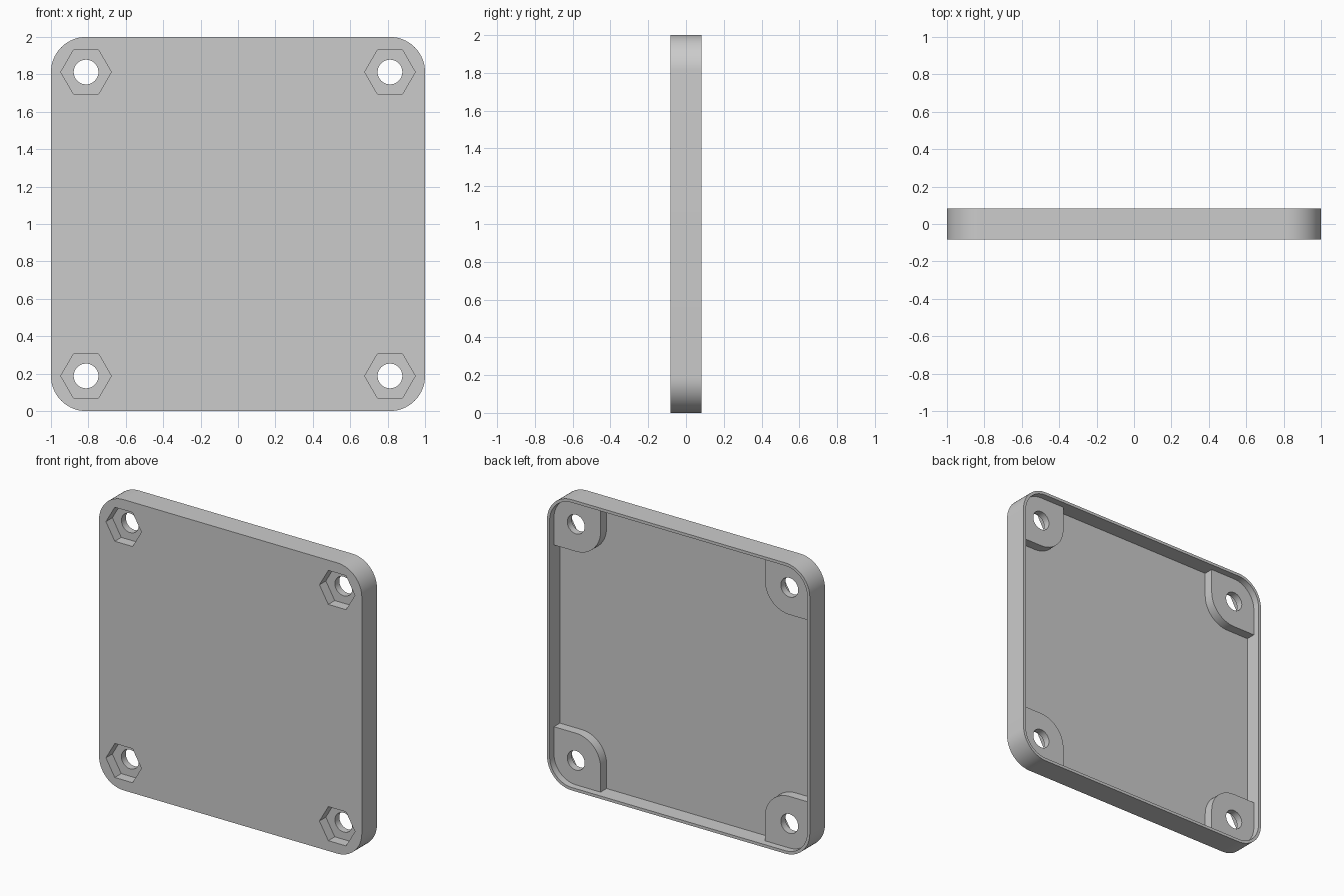
import bpy, bmesh
from math import cos, sin, pi, radians

if "Cube" in bpy.data.objects:
    bpy.data.objects.remove(bpy.data.objects["Cube"])

HALF_T = 0.0825      # half the tray thickness
HOLE = 0.8125        # screw offset from the centre
FLOOR = -HALF_T + 0.053
POST_TOP = HALF_T - 0.047
WALL = 0.02

grey = bpy.data.materials.new("light grey")
grey.use_nodes = True
grey.diffuse_color = (0.6, 0.6, 0.6, 1)
grey.node_tree.nodes["Principled BSDF"].inputs["Base Color"].default_value = (0.6, 0.6, 0.6, 1)


def arc(cx, cz, r, start, end, steps):
    angles = [radians(start + (end - start) * i / steps) for i in range(steps + 1)]
    return [(cx + r * cos(a), cz + r * sin(a)) for a in angles]


def rounded_square(half, r):
    c = half - r
    centres = [(c, c), (-c, c), (-c, -c), (c, -c)]
    return [p for i, (x, z) in enumerate(centres) for p in arc(x, z, r, 90 * i, 90 * i + 90, 16)]


def prism(name, outlines, y0, y1):
    """Extrude x/z outlines from y0 to y1."""
    bm = bmesh.new()
    for outline in outlines:
        face = bm.faces.new([bm.verts.new((x, y0, z + 1)) for x, z in outline])
        new = bmesh.ops.extrude_face_region(bm, geom=[face], use_keep_orig=True)["geom"]
        bmesh.ops.translate(bm, vec=(0, y1 - y0, 0),
                            verts=[v for v in new if isinstance(v, bmesh.types.BMVert)])
    bmesh.ops.recalc_face_normals(bm, faces=bm.faces)
    mesh = bpy.data.meshes.new(name)
    bm.to_mesh(mesh)
    bm.free()
    mesh.materials.append(grey)
    obj = bpy.data.objects.new(name, mesh)
    bpy.context.collection.objects.link(obj)
    return obj


def combine(target, tool, operation):
    mod = target.modifiers.new(tool.name, "BOOLEAN")
    mod.object, mod.operation, mod.solver = tool, operation, "EXACT"
    bpy.context.view_layer.objects.active = target
    bpy.ops.object.modifier_apply(modifier=mod.name)
    bpy.data.objects.remove(tool)


def at_corners(outline):
    """Mirror an upper corner outline to all four corners."""
    return [[(sx * x, sz * z) for x, z in outline] for sx in (1, -1) for sz in (1, -1)]


# Open-backed tray
cover = prism("cover_tray", [rounded_square(1, 0.1875)], -HALF_T, HALF_T)
cavity = prism("cavity", [rounded_square(1 - WALL, 0.1875 - WALL)], FLOOR, 0.2)
combine(cover, cavity, "DIFFERENCE")

# Corner posts: outer side follows the wall, inner corner is rounded
out, inn = 0.1875 - WALL / 2, 0.1875
post = (arc(HOLE, HOLE, out, 0, 90, 16) + [(HOLE - inn, HOLE + out)]
        + arc(HOLE, HOLE, inn, 180, 270, 16) + [(HOLE + out, HOLE - inn)])
combine(cover, prism("posts", at_corners(post), FLOOR - 0.02, POST_TOP), "UNION")

# Hexagonal nut pockets on the front, and through holes
hexagon = arc(HOLE, HOLE, 0.135, 0, 300, 5)
combine(cover, prism("nut_pockets", at_corners(hexagon), -0.2, -HALF_T + 0.07), "DIFFERENCE")
circle = arc(HOLE, HOLE, 0.066, 0, 360, 48)[:-1]
combine(cover, prism("screw_holes", at_corners(circle), -0.3, 0.3), "DIFFERENCE")

# Smooth round walls, crisp edges
bpy.ops.object.select_all(action="DESELECT")
cover.select_set(True)
bpy.context.view_layer.objects.active = cover
bpy.ops.object.shade_smooth_by_angle(angle=radians(30))
